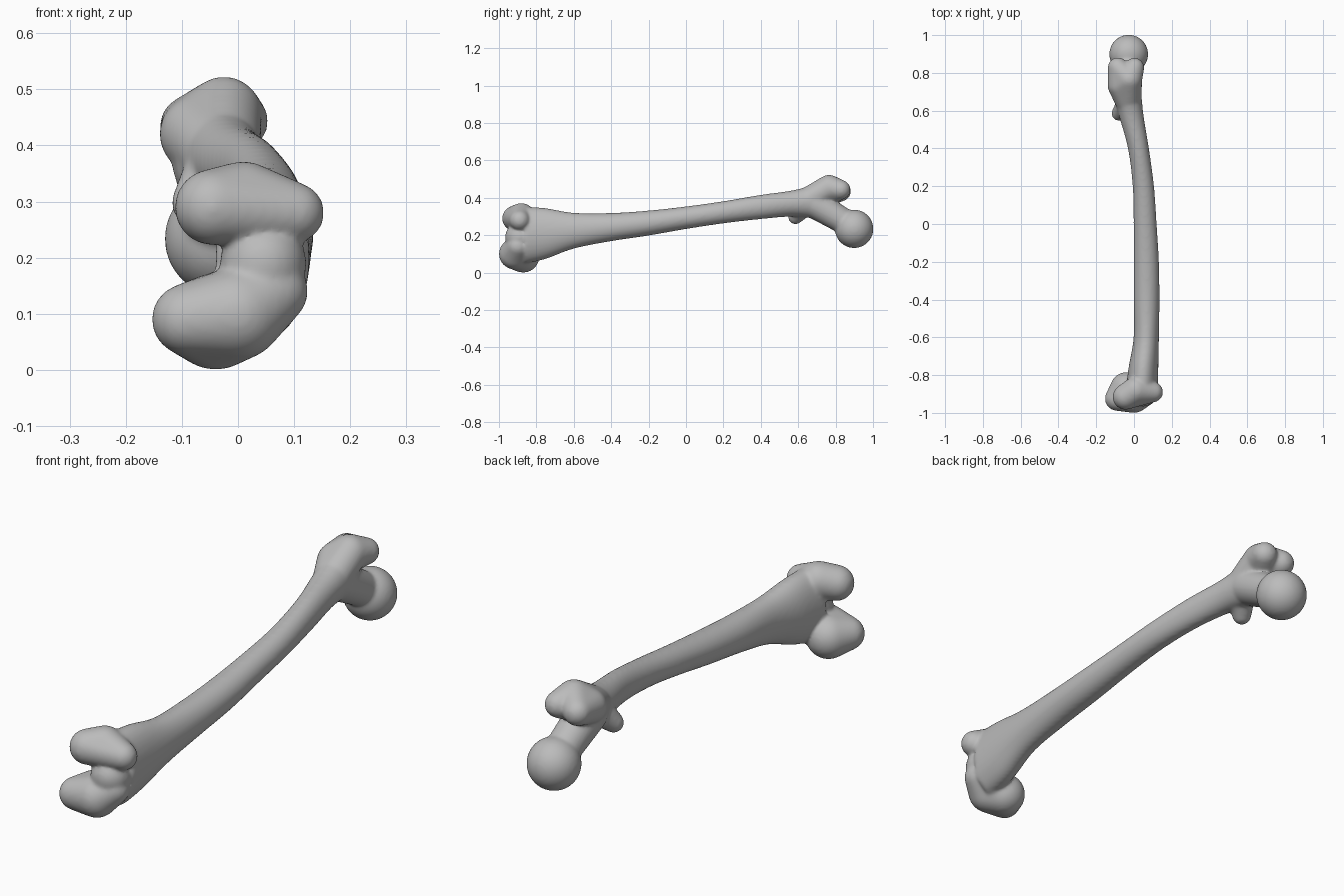
import bpy, bmesh, math
from mathutils import Vector

cube = bpy.data.objects.get("Cube")
if cube:
    bpy.data.objects.remove(cube)

bone_grey = bpy.data.materials.new("bone_grey")
bone_grey.use_nodes = True
colour = (0.5, 0.5, 0.5, 1)
bone_grey.diffuse_color = colour
for node in bone_grey.node_tree.nodes:
    if node.type == 'BSDF_PRINCIPLED':
        node.inputs["Base Color"].default_value = colour

# Directions of a unit ball, reused by every lobe
ball = bmesh.new()
bmesh.ops.create_icosphere(ball, subdivisions=4, radius=1)
directions = [v.co.copy() for v in ball.verts]
ball.free()

bm = bmesh.new()


def lobe(*balls):
    """Rounded lump: convex hull around balls given as (x, y, z, radius)."""
    verts = [bm.verts.new(Vector((x, y, z)) + d * r)
             for x, y, z, r in balls for d in directions]
    bmesh.ops.convex_hull(bm, input=verts)
    for v in verts:
        if v.is_valid and not v.link_faces:
            bm.verts.remove(v)


def spline(a, b, c, d, t):
    return [0.5 * (2 * q + (r - p) * t + (2 * p - 5 * q + 4 * r - s) * t * t
                   + (3 * q - p - 3 * r + s) * t ** 3)
            for p, q, r, s in zip(a, b, c, d)]


def shaft(sections, sides=32, steps=6):
    """Loft of ellipses given as (y, x min, x max, z min, z max)."""
    padded = [sections[0]] + sections + [sections[-1]]
    rows = [spline(*padded[i:i + 4], k / steps)
            for i in range(len(sections) - 1) for k in range(steps)]
    rows.append(sections[-1])
    rings = []
    for y, x0, x1, z0, z1 in rows:
        ring = []
        for k in range(sides):
            a = math.tau * k / sides
            ring.append(bm.verts.new(((x0 + x1) / 2 + (x1 - x0) / 2 * math.cos(a), y,
                                      (z0 + z1) / 2 + (z1 - z0) / 2 * math.sin(a))))
        rings.append(ring)
    for low, high in zip(rings, rings[1:]):
        for k in range(sides):
            n = (k + 1) % sides
            bm.faces.new((low[k], low[n], high[n], high[k]))
    bm.faces.new(rings[0])
    bm.faces.new(rings[-1])


# Long curved shaft, flaring towards the knee
shaft([
    (-0.86, -0.04, 0.125, 0.05, 0.35),
    (-0.75, -0.025, 0.127, 0.075, 0.343),
    (-0.6, 0.0, 0.13, 0.13, 0.318),
    (-0.4, 0.0, 0.133, 0.17, 0.317),
    (-0.2, 0.0, 0.13, 0.2, 0.33),
    (0.0, 0.0, 0.118, 0.235, 0.352),
    (0.2, -0.005, 0.104, 0.265, 0.38),
    (0.4, -0.03, 0.077, 0.288, 0.414),
    (0.58, -0.08, 0.048, 0.302, 0.44),
    (0.72, -0.12, 0.035, 0.285, 0.48),
])

# Upper condyle, lower condyle and the groove bridging them
lobe((-0.045, -0.915, 0.29, 0.066), (0.01, -0.88, 0.3, 0.07), (0.1, -0.89, 0.28, 0.052))
lobe((-0.09, -0.925, 0.09, 0.062), (-0.04, -0.87, 0.086, 0.084),
     (0.0, -0.918, 0.1, 0.08), (0.065, -0.9, 0.14, 0.058))
lobe((0.045, -0.89, 0.19, 0.075))

# Greater trochanter with its two rear corners
base, crest = (-0.07, 0.735, 0.42, 0.068), (-0.025, 0.765, 0.455, 0.066)
root = (-0.03, 0.65, 0.385, 0.068)
lobe(root, base, crest)
lobe(base, crest, (0.002, 0.828, 0.443, 0.05))
lobe(base, crest, (-0.085, 0.828, 0.435, 0.052))

# Lesser trochanter
lobe((-0.08, 0.585, 0.297, 0.037), (-0.05, 0.62, 0.34, 0.05))

# Neck and ball head
lobe((-0.035, 0.69, 0.365, 0.075), (-0.03, 0.86, 0.265, 0.066))
lobe((-0.028, 0.899, 0.234, 0.101))

bmesh.ops.recalc_face_normals(bm, faces=bm.faces)
mesh = bpy.data.meshes.new("thigh_bone")
bm.to_mesh(mesh)
bm.free()
bone = bpy.data.objects.new("thigh_bone", mesh)
bpy.context.collection.objects.link(bone)

# Fuse the parts into one skin and soften the joins
fuse = bone.modifiers.new("fuse", 'REMESH')
fuse.mode = 'VOXEL'
fuse.voxel_size = 0.007
soften = bone.modifiers.new("soften", 'SMOOTH')
soften.factor = 0.5
soften.iterations = 14
swell = bone.modifiers.new("swell", 'DISPLACE')
swell.strength = 0.002
swell.mid_level = 0

bpy.context.view_layer.update()
graph = bpy.context.evaluated_depsgraph_get()
skin = bpy.data.meshes.new_from_object(bone.evaluated_get(graph))
bone.modifiers.clear()
bone.data = skin
skin.materials.clear()
skin.materials.append(bone_grey)
for face in skin.polygons:
    face.use_smooth = True
    face.material_index = 0
